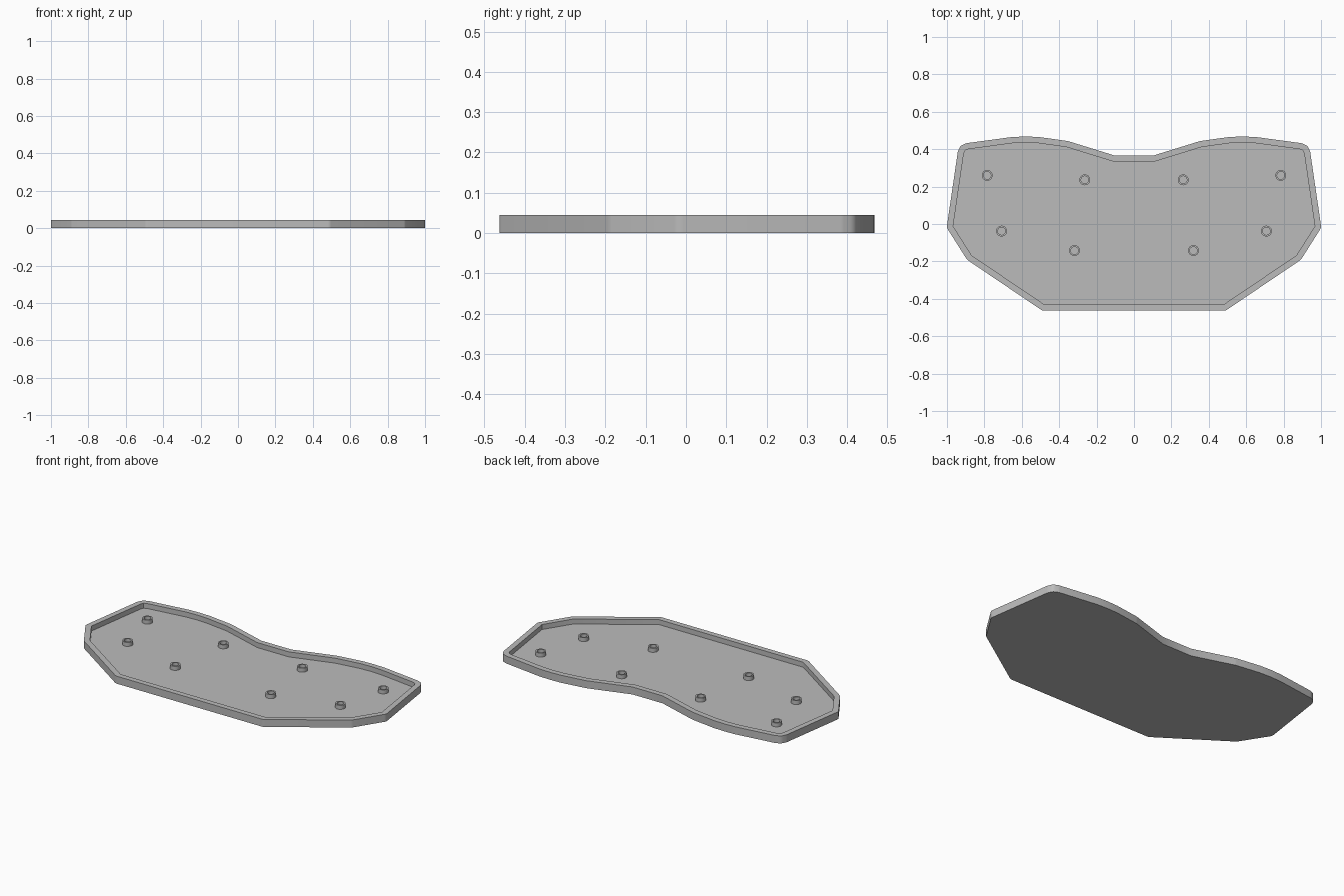
import bpy, bmesh, math
from mathutils import Vector

cube = bpy.data.objects.get("Cube")
if cube:
    bpy.data.objects.remove(cube)

HEIGHT, FLOOR, WALL = 0.045, 0.015, 0.033

grey = bpy.data.materials.new("plain grey")
grey.use_nodes = True
colour = (0.5, 0.5, 0.5, 1)
grey.diffuse_color = colour
grey.node_tree.nodes["Principled BSDF"].inputs["Base Color"].default_value = colour


def finish(bm, name):
    bmesh.ops.remove_doubles(bm, verts=bm.verts, dist=0.0001)
    bmesh.ops.recalc_face_normals(bm, faces=bm.faces)
    mesh = bpy.data.meshes.new(name)
    bm.to_mesh(mesh)
    bm.free()
    mesh.materials.append(grey)
    obj = bpy.data.objects.new(name, mesh)
    bpy.context.collection.objects.link(obj)
    bpy.context.view_layer.objects.active = obj
    obj.select_set(True)
    bpy.ops.object.shade_smooth_by_angle(angle=math.radians(30))
    obj.select_set(False)
    return obj


def rim_pairs(points):
    """Pair each inner corner with its offset outer points, rounding convex corners."""
    pairs = []
    for i, p in enumerate(points):
        d0 = (p - points[i - 1]).normalized()
        d1 = (points[(i + 1) % len(points)] - p).normalized()
        n0, n1 = Vector((d0.y, -d0.x)), Vector((d1.y, -d1.x))
        turn = math.atan2(d0.x * d1.y - d0.y * d1.x, d0.dot(d1))
        if turn < 0.1:
            pairs.append((p, p + (n0 + n1) * WALL / (1 + n0.dot(n1))))
            continue
        steps = max(2, math.ceil(turn / 0.15))
        for s in range(steps + 1):
            a = math.atan2(n0.y, n0.x) + turn * s / steps
            pairs.append((p, p + Vector((math.cos(a), math.sin(a))) * WALL))
    return pairs


# Tray: rounded outer wall, flat rim and recessed floor
half = [(0.48, -0.43), (0.868, -0.168), (0.967, -0.012), (0.91, 0.378),
        (0.903, 0.393), (0.887, 0.4), (0.65, 0.432), (0.58, 0.435), (0.51, 0.432),
        (0.36, 0.411), (0.105, 0.332)]
inner = [Vector(p) for p in half] + [Vector((-x, y)) for x, y in reversed(half)]
pairs = rim_pairs(inner)
bm = bmesh.new()


def ring(points, z):
    return [bm.verts.new((p.x, p.y, z)) for p in points]


outer = [o for _, o in pairs]
inside = [i for i, _ in pairs]
rings = [ring(outer, 0), ring(outer, HEIGHT), ring(inside, HEIGHT), ring(inside, FLOOR)]
count = len(pairs)
for low, high in zip(rings, rings[1:]):
    for k in range(count):
        m = (k + 1) % count
        bm.faces.new((low[k], low[m], high[m], high[k]))
bm.faces.new(rings[0])
bm.faces.new(ring(inner, FLOOR))
finish(bm, "tray")

# Hollow standoffs, mirrored left and right
SEGMENTS = 32
profile = [(0.029, FLOOR - 0.002), (0.029, 0.039), (0.02, 0.039), (0.02, FLOOR - 0.002)]
spots = {"outer_back": (0.785, 0.26), "inner_back": (0.263, 0.236),
         "outer_front": (0.708, -0.038), "inner_front": (0.318, -0.142)}
for label, (x, y) in spots.items():
    for side, sign in (("left", 1), ("right", -1)):
        bm = bmesh.new()
        verts = [bm.verts.new((r, 0, z)) for r, z in profile]
        edges = [bm.edges.new((verts[i], verts[(i + 1) % 4])) for i in range(4)]
        bmesh.ops.spin(bm, geom=verts + edges, cent=(0, 0, 0), axis=(0, 0, 1),
                       angle=math.tau, steps=SEGMENTS)
        post = finish(bm, f"{label}_standoff_{side}")
        post.location = (sign * x, y, 0)
